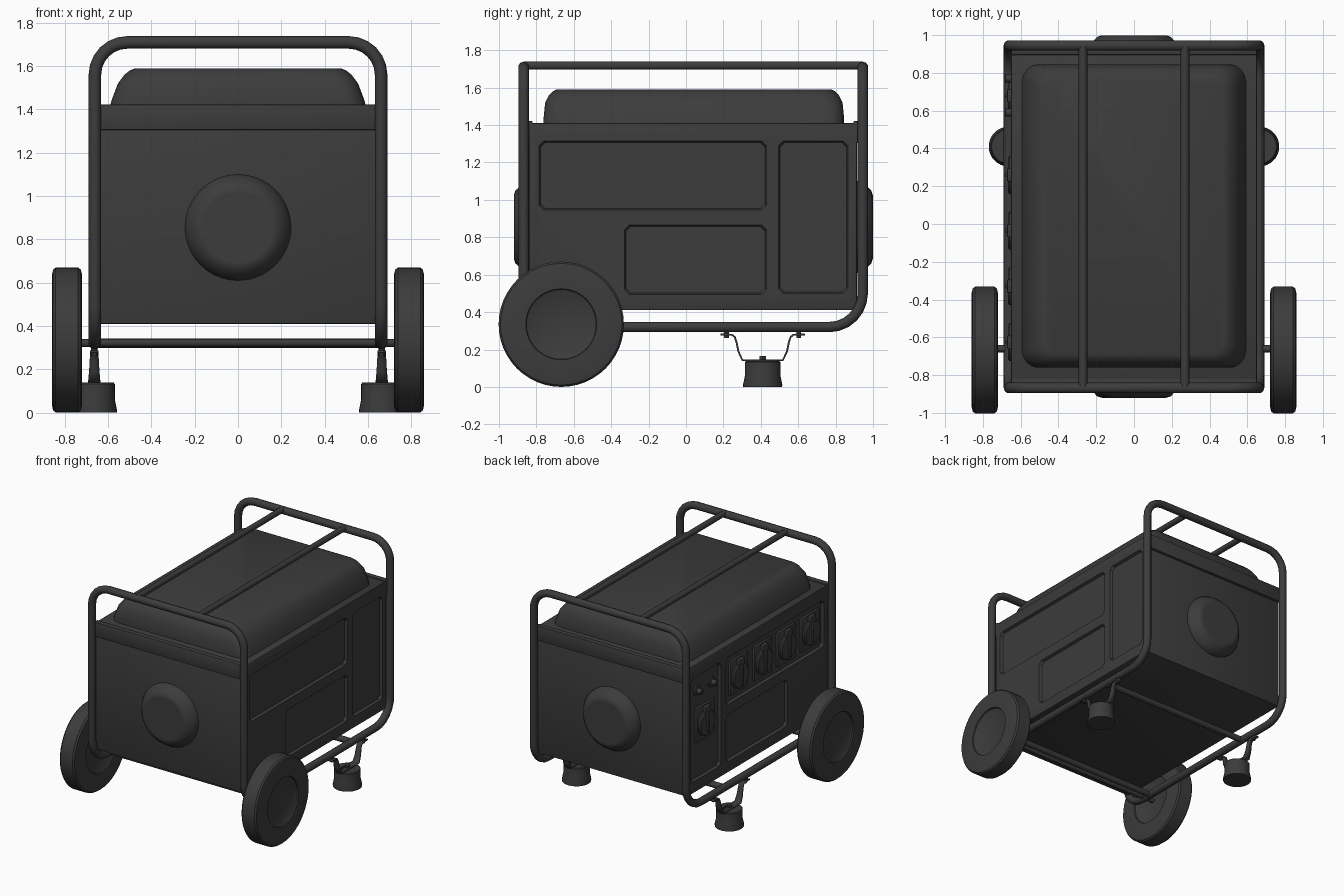
import bpy, bmesh, math
from mathutils import Vector, Matrix

if "Cube" in bpy.data.objects:
    bpy.data.objects.remove(bpy.data.objects["Cube"])

DARK = bpy.data.materials.new("dark_grey")
DARK.diffuse_color = (0.045, 0.045, 0.045, 1)
DARK.use_nodes = True
DARK.node_tree.nodes["Principled BSDF"].inputs["Base Color"].default_value = DARK.diffuse_color


def finish(name, bm, smooth=True):
    bmesh.ops.recalc_face_normals(bm, faces=bm.faces)
    me = bpy.data.meshes.new(name)
    bm.to_mesh(me)
    bm.free()
    ob = bpy.data.objects.new(name, me)
    bpy.context.collection.objects.link(ob)
    me.materials.append(DARK)
    select(ob)
    if smooth:
        bpy.ops.object.shade_smooth_by_angle(angle=math.radians(35))
    return ob


def select(ob):
    bpy.ops.object.select_all(action='DESELECT')
    ob.select_set(True)
    bpy.context.view_layer.objects.active = ob


def loft(bm, rings, cap=True):
    rows = [[bm.verts.new(p) for p in r] for r in rings]
    n = len(rows[0])
    for a, b in zip(rows, rows[1:]):
        for i in range(n):
            bm.faces.new((a[i], a[(i + 1) % n], b[(i + 1) % n], b[i]))
    if cap:
        bm.faces.new(rows[0])
        bm.faces.new(rows[-1])


def lathe(name, profile, center, axis='Z', seg=32):
    """profile: (radius, distance along axis) from the centre point."""
    rot = Vector((0, 0, 1)).rotation_difference(
        Vector({'X': (1, 0, 0), '-X': (-1, 0, 0), 'Y': (0, 1, 0), '-Y': (0, -1, 0), 'Z': (0, 0, 1)}[axis]))
    c = Vector(center)
    bm = bmesh.new()
    loft(bm, [[c + rot @ Vector((r * math.cos(t), r * math.sin(t), h))
               for t in (2 * math.pi * i / seg for i in range(seg))] for r, h in profile])
    return finish(name, bm)


def box(name, lo, hi, bevel=0.0):
    lo, hi = Vector(lo), Vector(hi)
    bm = bmesh.new()
    bmesh.ops.create_cube(bm, size=1, matrix=Matrix.Translation((lo + hi) / 2) @ Matrix.Diagonal((*(hi - lo), 1)))
    if bevel:
        bmesh.ops.bevel(bm, geom=bm.edges[:], offset=bevel, segments=2, profile=0.5, affect='EDGES')
    return finish(name, bm)


def fillet(pts, radii, seg=6):
    """Round every corner of a closed path."""
    out = []
    for i, p in enumerate(pts):
        a, b = (pts[i - 1] - p).normalized(), (pts[(i + 1) % len(pts)] - p).normalized()
        r = radii[i]
        c = p + (a + b) * r
        for k in range(seg + 1):
            t = math.pi / 2 * k / seg
            out.append(c - b * r * math.cos(t) - a * r * math.sin(t))
    return out


def tube(name, pts, radius, cyclic=False):
    cu = bpy.data.curves.new(name, 'CURVE')
    cu.dimensions = '3D'
    sp = cu.splines.new('POLY')
    sp.points.add(len(pts) - 1)
    for q, p in zip(sp.points, pts):
        q.co = (*p, 1)
    sp.use_cyclic_u = cyclic
    cu.bevel_depth, cu.bevel_resolution, cu.use_fill_caps = radius, 3, True
    cu.materials.append(DARK)
    ob = bpy.data.objects.new(name, cu)
    bpy.context.collection.objects.link(ob)
    select(ob)
    bpy.ops.object.convert(target='MESH')
    bpy.ops.object.shade_smooth_by_angle(angle=math.radians(45))


# Tubular frame: one closed loop with rounded corners
FX, FY, BY, TOP, LOW = 0.661, -0.868, 0.945, 1.71, 0.32
corners = [(-FX, FY, TOP), (FX, FY, TOP), (FX, FY, LOW), (FX, BY, LOW),
           (FX, BY, TOP), (-FX, BY, TOP), (-FX, BY, LOW), (-FX, FY, LOW)]
path = fillet([Vector(c) for c in corners], [.15 if c[2] == TOP else .18 for c in corners])
tube("frame_tube", path, 0.029, True)
for x in (-0.27, 0.27):
    tube("top_rod", [(x, FY, 1.718), (x, BY, 1.718)], 0.023)
for y in (-0.6, 0.47):
    tube("bottom_crossbar", [(-FX, y, LOW), (FX, y, LOW)], 0.024)

# Main housing with recessed side panels
BX = 0.65
body = box("housing", (-BX, -0.84, 0.41), (BX, 0.914, 1.412), 0.008)
PANELS = [(-0.785, 0.43, 0.945, 1.315), (-0.33, 0.43, 0.495, 0.865), (0.495, 0.865, 0.50, 1.315)]
DEPTH = 0.02
bm = bmesh.new()
for s in (-1, 1):
    for y0, y1, z0, z1 in PANELS:
        def ring(x, d, c=0.025):
            a, b, e, f = y0 + d, y1 - d, z0 + d, z1 - d
            return [(s * x, *p) for p in ((a + c, e), (b - c, e), (b, e + c), (b, f - c),
                                          (b - c, f), (a + c, f), (a, f - c), (a, e + c))]
        loft(bm, [ring(BX - DEPTH, 0.008), ring(BX + DEPTH, -0.008)])
cutter = finish("panel_cutter", bm, False)
cutter.hide_render = True
mod = body.modifiers.new("panels", 'BOOLEAN')
mod.object, mod.operation, mod.solver = cutter, 'DIFFERENCE', 'EXACT'
select(body)
bpy.ops.object.modifier_move_to_index(modifier="panels", index=0)
bpy.ops.object.modifier_apply(modifier="panels")
bpy.data.objects.remove(cutter)

# Lips along the top of both ends
box("front_lip", (-BX, -0.862, 1.305), (BX, -0.82, 1.422), 0.006)
box("back_lip", (-BX, 0.895, 1.305), (BX, 0.936, 1.422), 0.006)

# Rounded fuel tank cover
bm = bmesh.new()
rings = []
for hx, hy, z, r in ((.595, .803, 1.40, .09), (.585, .803, 1.44, .09), (.555, .795, 1.52, .09),
                     (.525, .775, 1.56, .09), (.50, .755, 1.58, .08), (.475, .735, 1.59, .07)):
    sq = [Vector(p) for p in ((-hx, .042 - hy, z), (hx, .042 - hy, z), (hx, .042 + hy, z), (-hx, .042 + hy, z))]
    rings.append(fillet(sq, [r] * 4, 4))
loft(bm, rings)
finish("tank_cover", bm)

# Round domed covers on both ends
dome = [(.245, -.02), (.245, .012), (.225, .045), (.195, .077), (.17, .085), (.165, .085)]
lathe("front_round_cover", dome, (0, -0.835, 0.855), '-Y', 40)
lathe("back_round_cover", dome, (0, 0.914, 0.855), 'Y', 40)

# Sockets on the left side: plate, round lid, grip
px = -(BX - DEPTH)


def socket(y, z):
    box("socket_plate", (px - .018, y - .11, z - .135), (px + .01, y + .11, z + .135), 0.006)
    lathe("socket_lid", [(.1, -.01), (.1, .03), (.09, .038), (.01, .038)], (px, y, z - .01), '-X')
    box("socket_hinge", (px - .042, y - .035, z + .075), (px, y + .035, z + .125), 0.006)
    box("socket_grip", (px - .05, y - .012, z - .085), (px, y + .012, z + .08), 0.005)


for i in range(4):
    socket(0.26 - 0.295 * i, 1.13)
socket(0.68, 0.92)
for y in (0.59, 0.77):
    lathe("knob", [(.04, -.01), (.04, .012), (.022, .014), (.02, .05), (.015, .054)], (px, y, 1.19), '-X', 20)

# Wheels and axle
half = 0.07
side = [(.01, .052), (.175, .052), (.187, .06), (.19, half), (.30, half), (.325, half - .006), (.335, half - .018)]
prof = [(r, -h) for r, h in side] + side[::-1]
for s in (-1, 1):
    lathe("wheel", prof, (s * 0.79, -0.667, 0.335), 'X', 48)
tube("axle", [(-0.79, -0.66, 0.322), (0.79, -0.66, 0.322)], 0.019)

# Rubber feet hung from the rails on bent straps
half_strap = [(.225, .281, .02), (.165, .279, .02), (.15, .268, .02), (.14, .24, .021), (.13, .19, .024), (.108, .143, .028)]
strap = [(-d, z, w) for d, z, w in half_strap] + half_strap[::-1]
for s in (-1, 1):
    cx, cy = s * 0.664, 0.41
    lathe("rubber_foot", [(.104, 0), (.105, .012), (.095, .06), (.095, .132), (.09, .138)], (cx, cy, 0.0))
    lathe("foot_bolt", [(.02, .13), (.02, .165)], (cx, cy, 0), 'Z', 6)
    bm = bmesh.new()
    row = [[bm.verts.new((cx + k * w, cy + d, z)) for k in (-1, 1)] for d, z, w in strap]
    for a, b in zip(row, row[1:]):
        bm.faces.new((a[0], a[1], b[1], b[0]))
    ob = finish("foot_strap", bm)
    mod = ob.modifiers.new("thickness", 'SOLIDIFY')
    mod.thickness, mod.offset = 0.01, 0
    for d in (-.193, .193):
        lathe("strap_bolt", [(.015, .262), (.015, .30)], (cx, cy + d, 0), 'Z', 6)
